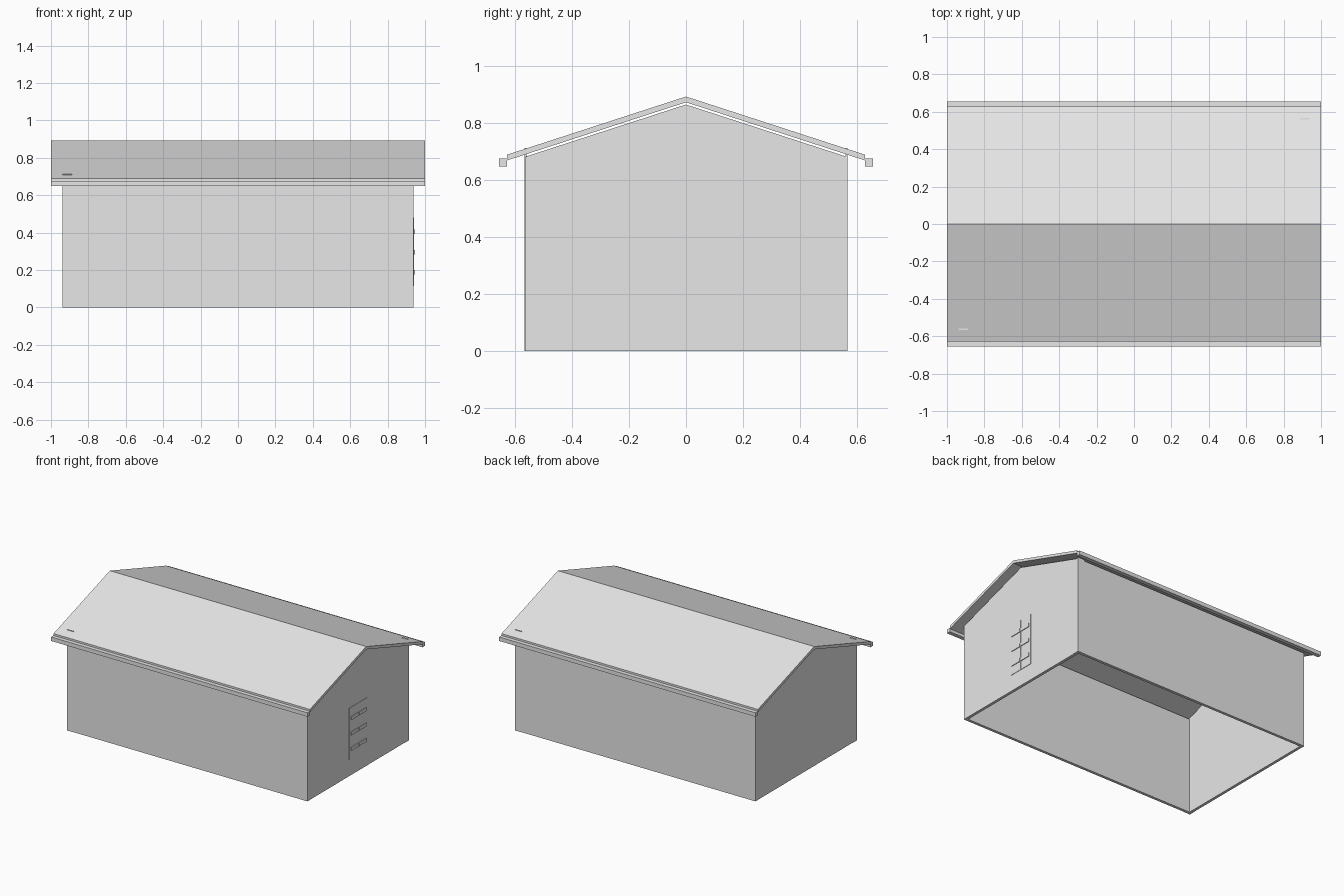
import bpy
import bmesh

cube = bpy.data.objects.get("Cube")
if cube:
    bpy.data.objects.remove(cube, do_unlink=True)

grey = bpy.data.materials.new("light grey")
grey.use_nodes = True
grey.diffuse_color = (0.8, 0.8, 0.8, 1)
grey.node_tree.nodes["Principled BSDF"].inputs["Base Color"].default_value = (0.8, 0.8, 0.8, 1)


def prism(name, profile, x0, x1):
    """Extrude a (y, z) outline along x."""
    bm = bmesh.new()
    face = bm.faces.new([bm.verts.new((x0, y, z)) for y, z in profile])
    extruded = bmesh.ops.extrude_face_region(bm, geom=[face])["geom"]
    verts = [g for g in extruded if isinstance(g, bmesh.types.BMVert)]
    bmesh.ops.translate(bm, verts=verts, vec=(x1 - x0, 0, 0))
    bmesh.ops.recalc_face_normals(bm, faces=bm.faces)
    mesh = bpy.data.meshes.new(name)
    bm.to_mesh(mesh)
    bm.free()
    mesh.materials.append(grey)
    obj = bpy.data.objects.new(name, mesh)
    bpy.context.collection.objects.link(obj)
    return obj


def box(name, x, y, z):
    """Box from (min, max) ranges."""
    x, y = sorted(x), sorted(y)
    return prism(name, [(y[0], z[0]), (y[1], z[0]), (y[1], z[1]), (y[0], z[1])], *x)


X, Y = 0.937, 0.565          # outer wall faces
T = 0.02                     # wall thickness
SLOPE = 0.325
RIDGE, WALL_RIDGE = 0.893, 0.865
EAVE = 0.627
wall_top = WALL_RIDGE - SLOPE * Y

# Roof: one bent sheet running the full length
end = RIDGE - SLOPE * EAVE
prism("roof", [(-EAVE, end), (0, RIDGE), (EAVE, end),
               (EAVE, end - 0.02), (0, RIDGE - 0.02), (-EAVE, end - 0.02)], -1, 1)

gable = [(-Y, 0), (Y, 0), (Y, wall_top), (0, WALL_RIDGE), (-Y, wall_top)]
for s, side, end_name in ((-1, "front", "right"), (1, "back", "left")):
    # Long wall and gutter
    box(side + "_wall", (-X + T, X - T), (s * Y, s * (Y - T)), (0, wall_top))
    box(side + "_gutter", (-1, 1), (s * EAVE, s * 0.655), (0.648, 0.676))
    # Gable wall
    prism(end_name + "_gable_wall", gable, *sorted((s * X, s * (X - T))))
    # Corner trims, turned half round from one side to the other
    box(side + "_corner_trim", (s * (X + 0.002), s * (X - 0.05)),
        (s * (Y - 0.005), s * (Y + 0.002)), (0, 0.713))
    box(end_name + "_gable_trim", (s * (X - 0.005), s * (X + 0.002)),
        (s * Y, s * (Y - 0.05)), (0, 0.685))

# Pair of shutters with slats on the left gable
for s, side in ((-1, "front"), (1, "back")):
    box(side + "_shutter", (X - 0.003, X + 0.003), (s * 0.002, s * 0.1), (0.115, 0.48))
    for i in range(3):
        z = 0.188 + 0.108 * i
        box(f"{side}_slat_{i + 1}", (X, X + 0.008), (s * 0.004, s * 0.085),
            (z - 0.012, z + 0.012))
